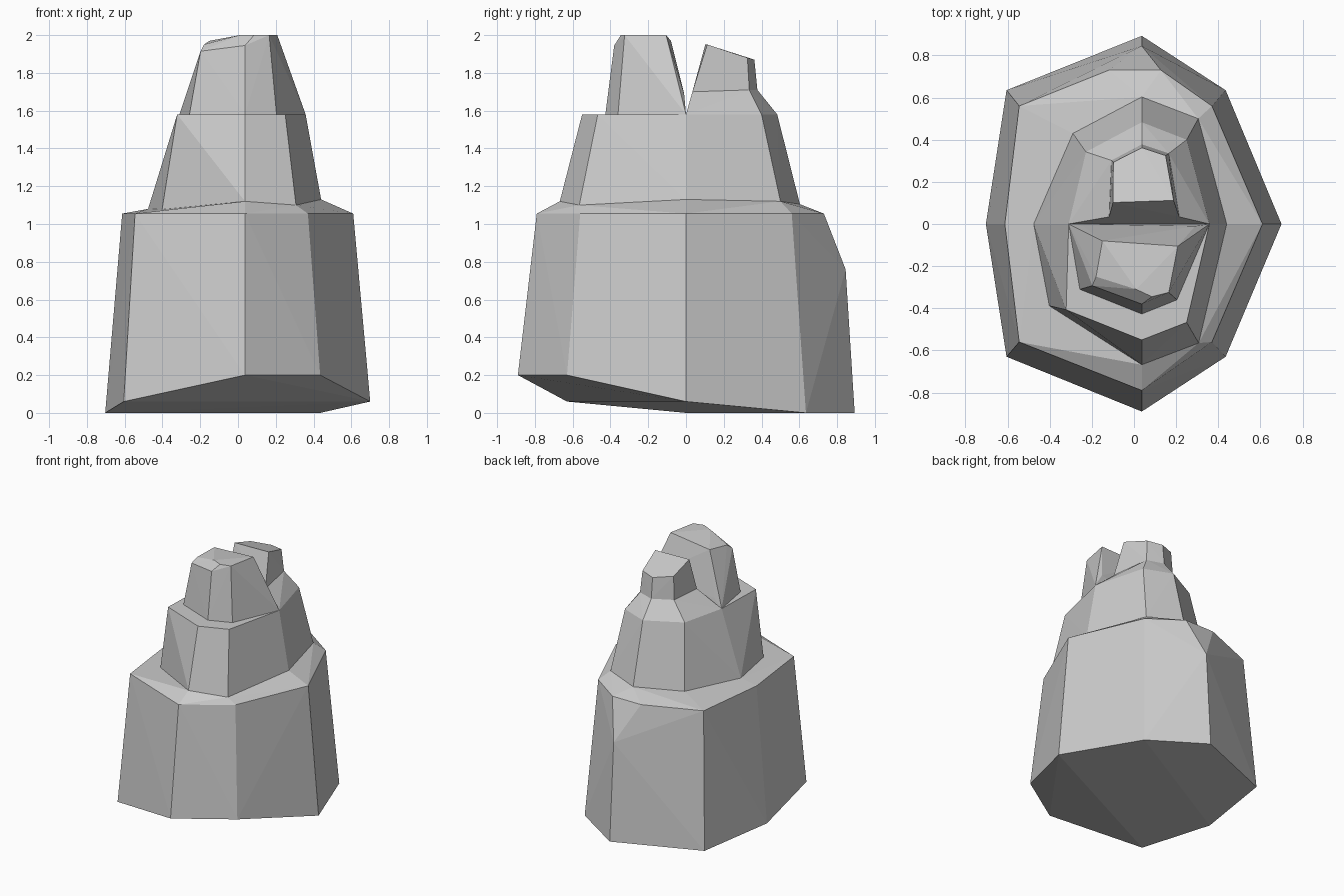
import bpy, bmesh


def ring(xy, z):
    # lift a flat outline to a single height or to one height per corner
    zs = z if isinstance(z, (list, tuple)) else [z] * len(xy)
    return [(x, y, h) for (x, y), h in zip(xy, zs)]


def rock(name, *rings):
    # faceted stone: convex skin stretched over stacked outlines
    bm = bmesh.new()
    for r in rings:
        for p in r:
            bm.verts.new(p)
    bmesh.ops.convex_hull(bm, input=bm.verts[:])
    loose = [v for v in bm.verts if not v.link_faces]
    bmesh.ops.delete(bm, geom=loose, context='VERTS')
    bmesh.ops.dissolve_limit(bm, angle_limit=0.01, verts=bm.verts[:], edges=bm.edges[:])
    bmesh.ops.recalc_face_normals(bm, faces=bm.faces[:])
    me = bpy.data.meshes.new(name)
    bm.to_mesh(me)
    bm.free()
    ob = bpy.data.objects.new(name, me)
    bpy.context.collection.objects.link(ob)
    return ob


# outlines run counter-clockwise from the front corner
foot = ring([(.037, -.89), (.435, -.63), (.70, 0), (.435, .635),
             (.037, .893), (-.605, .635), (-.703, 0), (-.605, -.63)],
            [.2, .2, .06, 0, 0, 0, 0, .06])
rim = ring([(.037, -.79), (.37, -.56), (.61, 0), (.37, .56),
            (-.545, .56), (-.613, 0), (-.545, -.56)], 1.055)
chip = [(.037, .845, .76), (-.12, .73, 1.055), (.128, .73, 1.055), (.037, .68, 1.075)]
waist = ring([(.037, -.668), (.307, -.565), (.44, 0), (.305, .5),
              (.037, .603), (-.29, .43), (-.476, 0), (-.403, -.388)],
             [1.12, 1.10, 1.13, 1.12, 1.105, 1.09, 1.08, 1.07])
ledge = ring([(.037, -.55), (.25, -.467), (.358, 0), (.25, .4),
              (.037, .483), (-.228, .342), (-.31, 0), (-.322, -.407)], 1.58)

# two lower tiers
rock("lower_tier", foot, rim, chip, waist)
rock("middle_tier", waist, ledge)

# front peak, leaning over the valley at y = 0
rock("front_peak",
     ring([(.037, -.427), (.204, -.36), (.358, 0), (-.31, 0), (-.257, -.31)], 1.58),
     [(.29, -.01, 1.69), (-.24, -.01, 1.64)],
     ring([(.037, -.38), (.165, -.325), (.208, -.105), (-.15, -.08), (-.18, -.25), (-.198, -.293),
           (.01, -.31), (.085, -.345)],
          [1.945, 2, 2, 1.97, 1.95, 1.915, 2, 2]))

# back shoulder and the smaller peak on it
neck = ring([(.037, .378), (.165, .335), (.215, .034), (-.118, .034), (-.107, .302)],
            [1.71, 1.71, 1.70, 1.70, 1.71])
rock("back_shoulder", ledge[2:7], neck)
rock("back_peak", neck,
     ring([(.037, .362), (.15, .325), (.188, .112), (-.1, .102), (-.098, .293)],
          [1.87, 1.88, 1.95, 1.95, 1.89]))
